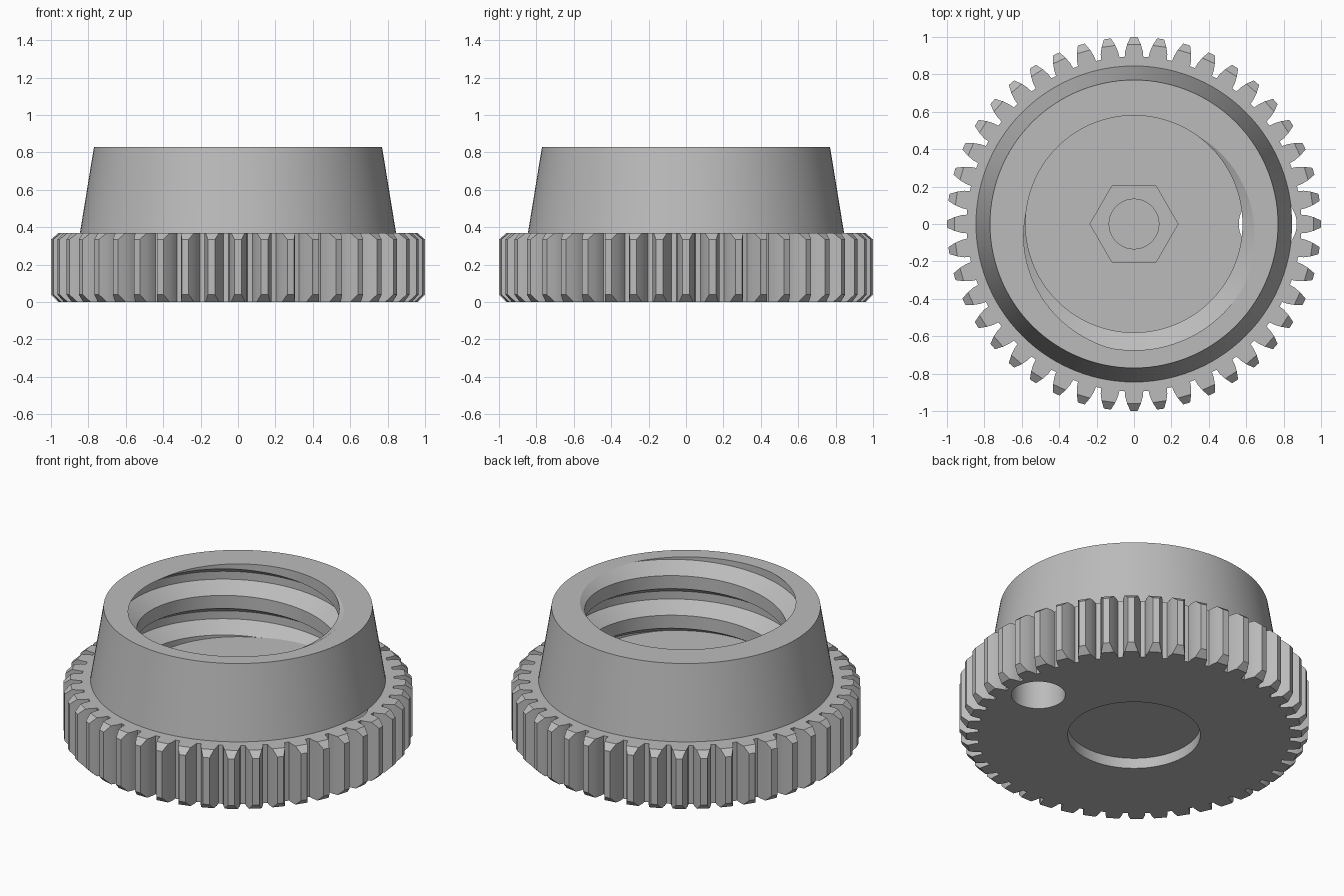
import bpy, bmesh, math

cube = bpy.data.objects.get("Cube")
if cube:
    bpy.data.objects.remove(cube, do_unlink=True)

TAU = math.tau
TEETH = 44
DECK = 0.37          # top of the gear plate
TOP = 0.83           # top of the collar
PITCH = 0.25         # thread pitch
MINOR, MAJOR = 0.58, 0.675

grey = bpy.data.materials.new("light grey")
grey.use_nodes = True
grey.diffuse_color = (0.5, 0.5, 0.5, 1)
grey.node_tree.nodes["Principled BSDF"].inputs["Base Color"].default_value = (0.5, 0.5, 0.5, 1)


def finish(bm, name):
    bmesh.ops.remove_doubles(bm, verts=bm.verts, dist=0.0002)
    bmesh.ops.recalc_face_normals(bm, faces=bm.faces)
    mesh = bpy.data.meshes.new(name)
    bm.to_mesh(mesh)
    bm.free()
    mesh.materials.append(grey)
    obj = bpy.data.objects.new(name, mesh)
    bpy.context.collection.objects.link(obj)
    return obj


def polar(r, a, z):
    return (r * math.cos(a), r * math.sin(a), z)


def smooth(obj):
    bpy.ops.object.select_all(action="DESELECT")
    obj.select_set(True)
    bpy.context.view_layer.objects.active = obj
    bpy.ops.object.shade_smooth_by_angle(angle=math.radians(25))


# Gear plate: one tooth outline repeated, tips chamfered at both ends
def gear_ring(bm, z, chamfered):
    tip = (0.96, 0.037) if chamfered else (1.0, 0.019)
    flank = [(0.895, 0.05), (0.925, 0.047), (0.96, 0.037), tip]
    ring = []
    for t in range(TEETH):
        mid = TAU * t / TEETH
        side = [(r, w / r) for r, w in flank]
        for r, a in [(r, -a) for r, a in side] + side[::-1]:
            ring.append(bm.verts.new(polar(r, mid + a, z)))
    return ring


bm = bmesh.new()
rings = [gear_ring(bm, 0, True), gear_ring(bm, 0.04, False),
         gear_ring(bm, DECK - 0.035, False), gear_ring(bm, DECK, True)]
for low, high in zip(rings, rings[1:]):
    for i in range(len(low)):
        j = (i + 1) % len(low)
        bm.faces.new((low[i], low[j], high[j], high[i]))
bm.faces.new(rings[0][::-1])
bm.faces.new(rings[-1])
gear = finish(bm, "gear_plate")


# Pockets and holes in the plate
def cut(target, name, x, radius, z0, z1, sides):
    bm = bmesh.new()
    loops = [[bm.verts.new((x + radius * math.cos(TAU * i / sides),
                            radius * math.sin(TAU * i / sides), z))
              for i in range(sides)] for z in (z0, z1)]
    for i in range(sides):
        j = (i + 1) % sides
        bm.faces.new((loops[0][i], loops[0][j], loops[1][j], loops[1][i]))
    bm.faces.new(loops[0][::-1])
    bm.faces.new(loops[1])
    cutter = finish(bm, name)
    cutter.hide_render = True
    mod = target.modifiers.new(name, "BOOLEAN")
    mod.operation = "DIFFERENCE"
    mod.solver = "EXACT"
    mod.object = cutter
    bpy.context.view_layer.objects.active = target
    bpy.ops.object.modifier_apply(modifier=name)
    bpy.data.objects.remove(cutter, do_unlink=True)


cut(gear, "bottom_recess", 0, 0.38, -0.1, 0.066, 64)
cut(gear, "side_hole", 0.715, 0.155, -0.1, 0.5, 48)
cut(gear, "hex_pocket", 0, 0.235, 0.22, 0.5, 6)
cut(gear, "bolt_hole", 0, 0.133, 0.1, 0.3, 48)
smooth(gear)


# Collar: tapered outside, helical groove inside
GROOVE = [-0.335, -0.1, 0.1, 0.335]      # groove corners in turns


def bore_radius(turn):
    off = abs((turn + 0.5) % 1 - 0.5)
    depth = (GROOVE[3] - off) / (GROOVE[3] - GROOVE[2])
    return MINOR + (MAJOR - MINOR) * min(1, max(0, depth))


SEG = 120
START = TAU * 295 / 360                  # groove centre at the rim
bm = bmesh.new()
columns = []
for s in range(SEG + 1):
    a = TAU * s / SEG
    centre = TOP + PITCH * (a - START) / TAU
    heights = [centre + PITCH * (k + g) for k in range(-4, 3) for g in GROOVE]
    col = []
    for z in heights:
        z = min(TOP, max(DECK, z))
        col.append(polar(bore_radius((z - centre) / PITCH), a, z))
    col = [polar(0.845, a, DECK)] + col + [polar(0.77, a, TOP)]
    columns.append([bm.verts.new(p) for p in col])
for a, b in zip(columns, columns[1:]):
    for i in range(len(a)):
        j = (i + 1) % len(a)
        bm.faces.new((a[i], b[i], b[j], a[j]))
collar = finish(bm, "threaded_collar")
smooth(collar)
